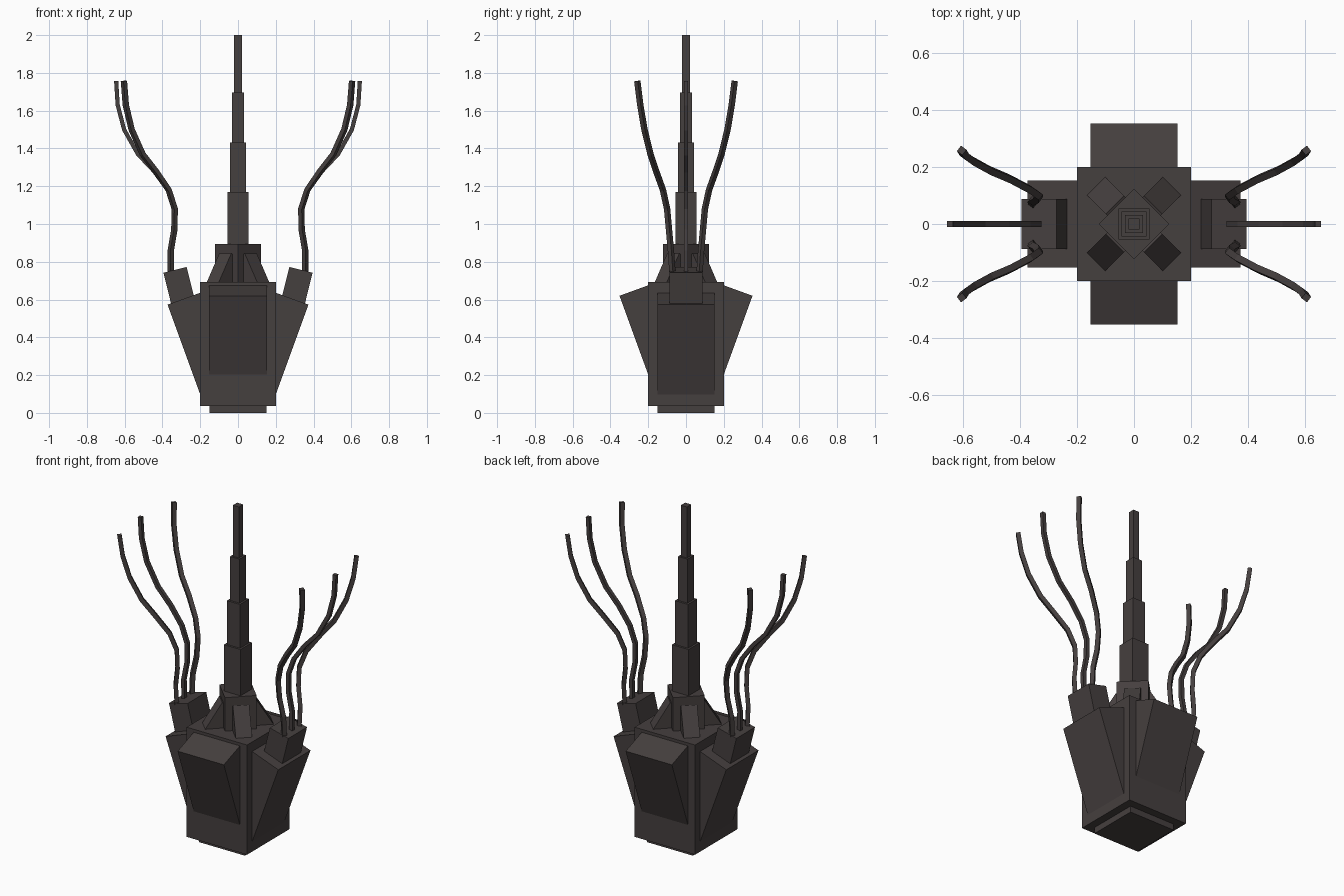
import bpy, bmesh
from math import sin, cos, radians
from mathutils import Matrix, Vector

if "Cube" in bpy.data.objects:
    bpy.data.objects.remove(bpy.data.objects["Cube"])

metal = bpy.data.materials.new("dark_brown_grey_metal")
metal.use_nodes = True
colour = (0.060, 0.050, 0.049, 1)
metal.diffuse_color = colour
metal.node_tree.nodes["Principled BSDF"].inputs["Base Color"].default_value = colour


def finish(name, bm):
    bmesh.ops.recalc_face_normals(bm, faces=bm.faces)
    mesh = bpy.data.meshes.new(name)
    bm.to_mesh(mesh)
    bm.free()
    mesh.materials.append(metal)
    obj = bpy.data.objects.new(name, mesh)
    bpy.context.collection.objects.link(obj)
    return obj


def block(name, half, bottom, top, turn=0):
    """Square upright block centred on the z axis."""
    bm = bmesh.new()
    size = Matrix.Diagonal((2 * half, 2 * half, top - bottom, 1))
    move = Matrix.Translation((0, 0, (top + bottom) / 2))
    bmesh.ops.create_cube(bm, size=1, matrix=move @ Matrix.Rotation(radians(turn), 4, "Z") @ size)
    return finish(name, bm)


def prism(name, profile, half, turn):
    """Extrude a (radius, height) profile sideways, then turn it about z."""
    bm = bmesh.new()
    rings = [[bm.verts.new((r, s, z)) for r, z in profile] for s in (-half, half)]
    bm.faces.new(rings[0])
    bm.faces.new(rings[1])
    n = len(profile)
    for i in range(n):
        j = (i + 1) % n
        bm.faces.new((rings[0][i], rings[0][j], rings[1][j], rings[1][i]))
    bm.transform(Matrix.Rotation(radians(turn), 4, "Z"))
    return finish(name, bm)


def leaning(r, z, angle, thick, length):
    """Rectangle profile leaning outward, given its outer top corner."""
    a = radians(angle)
    across = Vector((-cos(a), sin(a))) * thick
    down = Vector((-sin(a), -cos(a))) * length
    corner = Vector((r, z))
    return [corner, corner + across, corner + across + down, corner + down]


def cable(name, path, half):
    """Square-section cable swept along a path of points."""
    bm = bmesh.new()
    pts = [Vector(p) for p in path]
    flat = pts[-1] - pts[0]
    side = Vector((-flat.y, flat.x, 0)).normalized()
    rings = []
    for i, p in enumerate(pts):
        tangent = (pts[min(i + 1, len(pts) - 1)] - pts[max(i - 1, 0)]).normalized()
        out = side.cross(tangent).normalized()
        across = tangent.cross(out)
        rings.append([bm.verts.new(p + (across * u + out * v) * half)
                      for u, v in ((-1, -1), (1, -1), (1, 1), (-1, 1))])
    for a, b in zip(rings, rings[1:]):
        for i in range(4):
            j = (i + 1) % 4
            bm.faces.new((a[i], a[j], b[j], b[i]))
    bm.faces.new(rings[0])
    bm.faces.new(rings[-1])
    return finish(name, bm)


# Main body, foot and mast collar
block("foot", 0.152, 0, 0.05)
block("body", 0.2, 0.037, 0.693)
block("mast_collar", 0.087, 0.68, 0.893, 45)

# Stepped mast
steps = [(0.055, 0.88, 1.17), (0.043, 1.17, 1.432), (0.031, 1.432, 1.695), (0.02, 1.695, 2)]
for i, (half, low, high) in enumerate(steps):
    block(f"mast_section_{i + 1}", half, low, high)

# Sloped braces around the collar
for turn in (45, 135, 225, 315):
    prism(f"collar_brace_{turn}", [(0.193, 0.685), (0.095, 0.845), (0.05, 0.82), (0.05, 0.685)], 0.045, turn)

# Leaning armour blocks on the four sides
for name, turn in (("front", 270), ("back", 90)):
    prism(f"{name}_armour", leaning(0.352, 0.62, 20, 0.2, 0.6), 0.153, turn)
for name, turn in (("left", 0), ("right", 180)):
    prism(f"{name}_armour", leaning(0.373, 0.573, 20, 0.25, 0.55), 0.152, turn)
    prism(f"{name}_cable_socket", leaning(0.395, 0.742, 14, 0.127, 0.25), 0.088, turn)

# Curved cables: height, middle x, outer x, outer y
curve = [(0.72, 0.355, 0.355, 0.07), (0.86, 0.358, 0.356, 0.08), (0.97, 0.336, 0.337, 0.09),
         (1.08, 0.335, 0.335, 0.10), (1.18, 0.372, 0.367, 0.122), (1.28, 0.445, 0.435, 0.158),
         (1.37, 0.53, 0.505, 0.188), (1.50, 0.603, 0.563, 0.22), (1.63, 0.637, 0.594, 0.242),
         (1.757, 0.645, 0.604, 0.258)]
for side, sx in (("left", 1), ("right", -1)):
    cable(f"{side}_middle_cable", [(sx * m, 0, z) for z, m, x, y in curve], 0.011)
    for end, sy in (("front", -1), ("back", 1)):
        cable(f"{side}_{end}_cable", [(sx * x, sy * y, z) for z, m, x, y in curve], 0.012)
